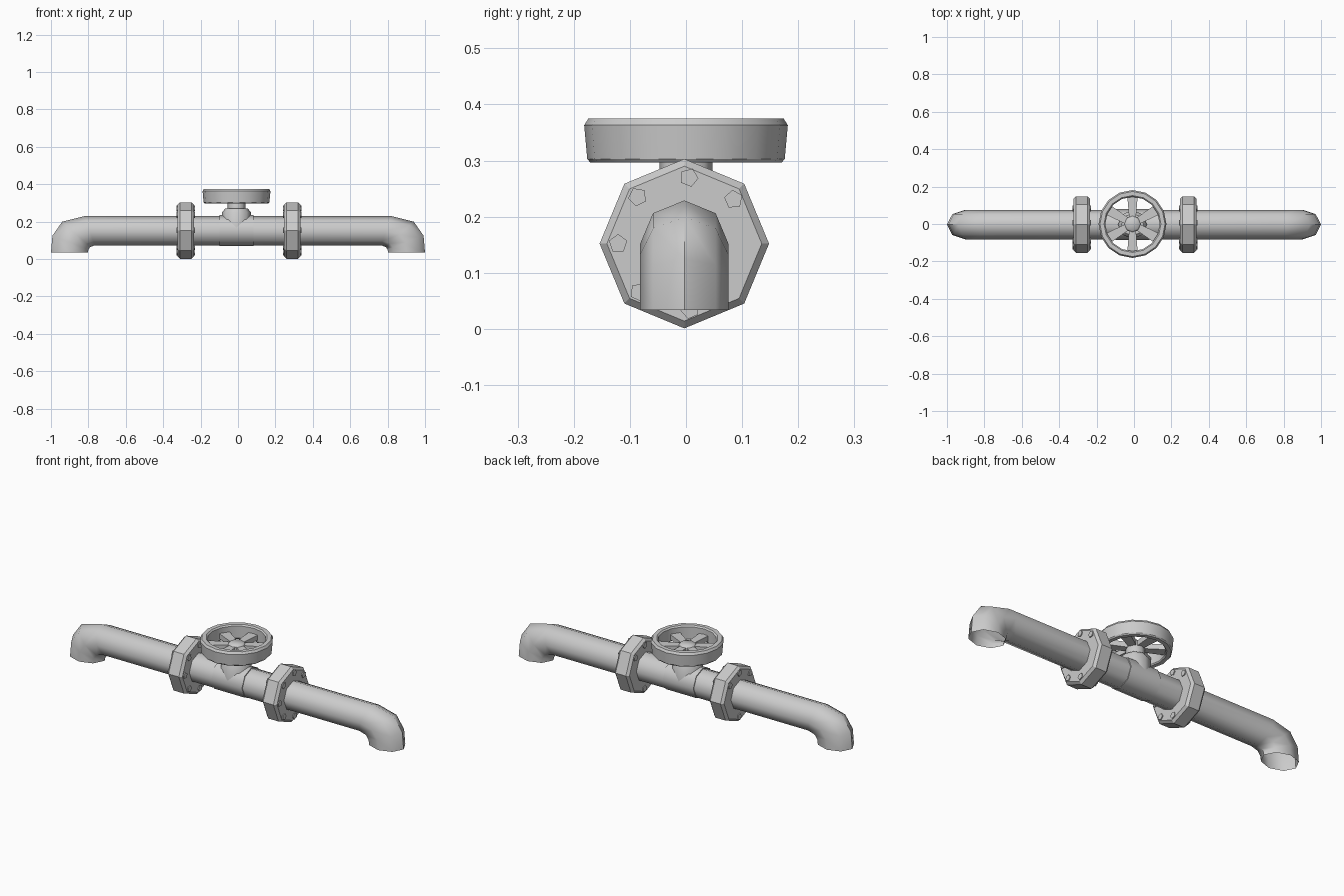
import bpy, bmesh
from math import sin, cos, pi, radians
from mathutils import Vector, Matrix

if "Cube" in bpy.data.objects:
    bpy.data.objects.remove(bpy.data.objects["Cube"])

CY, CZ = -0.003, 0.152   # pipe axis
VX = -0.008              # valve axis


def finish(name, bm, smooth=None):
    bmesh.ops.recalc_face_normals(bm, faces=bm.faces)
    me = bpy.data.meshes.new(name)
    bm.to_mesh(me)
    bm.free()
    ob = bpy.data.objects.new(name, me)
    bpy.context.collection.objects.link(ob)
    if smooth:
        bpy.ops.object.select_all(action='DESELECT')
        ob.select_set(True)
        bpy.context.view_layer.objects.active = ob
        bpy.ops.object.shade_smooth_by_angle(angle=radians(smooth))
    return ob


def bridge(bm, rings, closed=False):
    n = len(rings[0])
    for k in range(len(rings) if closed else len(rings) - 1):
        a, b = rings[k], rings[(k + 1) % len(rings)]
        for i in range(n):
            j = (i + 1) % n
            bm.faces.new((a[i], a[j], b[j], b[i]))


def lathe(name, profile, n, loc, along_x=False, closed=False, smooth=None, phase=0.0):
    """Turn (radius, height) points around z, or around x with a vertex on top."""
    bm = bmesh.new()
    rings = [[bm.verts.new((r * cos(2 * pi * i / n + phase), r * sin(2 * pi * i / n + phase), h))
              for i in range(n)] for r, h in profile]
    bridge(bm, rings, closed)
    if not closed:
        bm.faces.new(rings[0])
        bm.faces.new(rings[-1])
    m = Matrix.Translation(loc)
    if along_x:
        m = m @ Matrix.Rotation(pi / 2, 4, 'Y')
    bm.transform(m)
    return finish(name, bm, smooth)


# main pipe: open eight-sided tube with a downward elbow at each end
# each section is (outer x, outer z, inner x, inner z)
left = [(-1, .034, -.803, .034), (-.992, .125, -.80, .05),
        (-.94, .199, -.79, .064), (-.82, .229, -.765, .073)]
sections = left + [(-a, b, -c, d) for a, b, c, d in reversed(left)]
bm = bmesh.new()
rings = []
for ox, oz, ix, iz in sections:
    o, i = Vector((ox, CY, oz)), Vector((ix, CY, iz))
    mid, half = (o + i) / 2, (o - i) / 2
    rings.append([bm.verts.new(mid + half * cos(k * pi / 4) + Vector((0, .079 * sin(k * pi / 4), 0)))
                  for k in range(8)])
bridge(bm, rings)
finish("main_pipe", bm, 50)

# flanges with five-sided bolts showing on both faces
W = .044
for side, fx in (("left", -.28), ("right", .29)):
    lathe(side + "_flange", [(.138, -W), (.151, -W + .013), (.151, W - .013), (.138, W)],
          8, (fx, CY, CZ), along_x=True)
    for k, deg in enumerate((42, 86, 135, 180, 227, 275)):
        a = radians(deg)
        lathe(f"{side}_bolt_{k + 1}", [(.017, -W - .005), (.017, W + .005)], 5,
              (fx, CY + .118 * cos(a), CZ + .118 * sin(a)), along_x=True, phase=a)

# valve body and its upright branch
lathe("valve_body", [(.083, -.092), (.083, .092)], 8, (VX, CY, CZ), along_x=True, smooth=50)
lathe("valve_branch", [(.077, .15), (.077, .25), (.06, .27)], 8, (VX, CY, 0), smooth=50)

# stem and wheel hub
lathe("valve_stem", [(.047, .26), (.047, .335), (.036, .347)], 8, (VX, 0, 0), smooth=50)

# hand wheel rim
lathe("wheel_rim", [(.145, .368), (.152, .375), (.174, .375), (.1815, .363), (.176, .303),
                    (.171, .297), (.15, .297), (.145, .303)],
      16, (VX, 0, 0), closed=True, smooth=30)

# wheel spokes, flaring a little toward the rim
for k in range(6):
    bm = bmesh.new()
    bmesh.ops.create_cube(bm, size=1)
    for v in bm.verts:
        outer = v.co.x > 0
        v.co = Vector((.152 if outer else .02,
                       v.co.y * (.056 if outer else .034),
                       .325 + v.co.z * .028))
    bm.transform(Matrix.Translation((VX, 0, 0)) @ Matrix.Rotation(pi / 2 + k * pi / 3, 4, 'Z'))
    finish(f"wheel_spoke_{k + 1}", bm)
